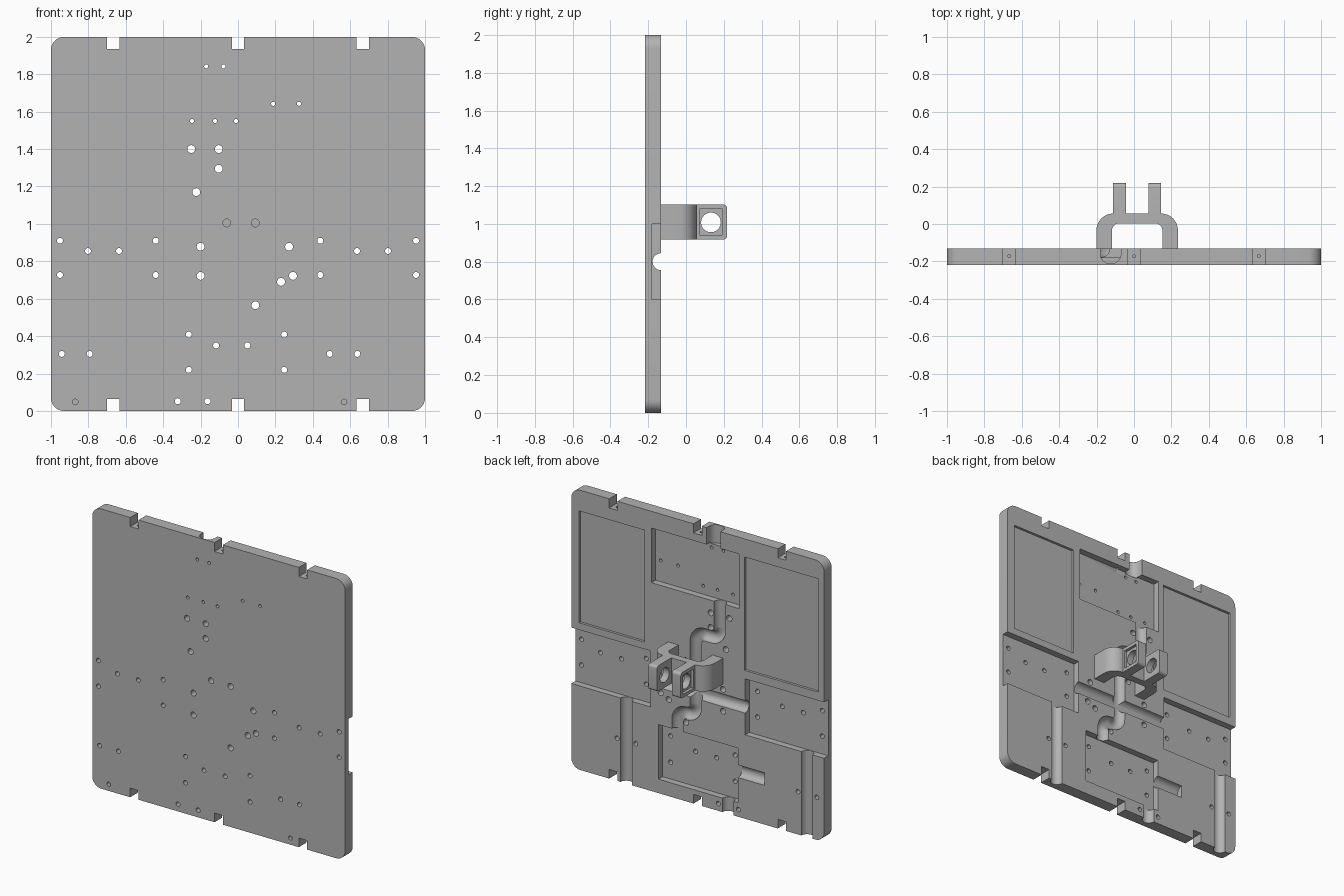
import bpy, bmesh, math
from mathutils import Vector, Matrix

cube = bpy.data.objects.get("Cube")
if cube:
    bpy.data.objects.remove(cube)

FRONT, BACK = -0.218, -0.132
FLOOR = BACK - 0.047          # floor of the deep pockets
R = 0.045                     # channel radius

grey = bpy.data.materials.new("plain grey")
grey.use_nodes = True
grey.diffuse_color = (0.45, 0.45, 0.45, 1)
grey.node_tree.nodes["Principled BSDF"].inputs["Base Color"].default_value = (0.45, 0.45, 0.45, 1)


def make(name, bm):
    bmesh.ops.recalc_face_normals(bm, faces=bm.faces)
    mesh = bpy.data.meshes.new(name)
    bm.to_mesh(mesh)
    bm.free()
    mesh.materials.append(grey)
    ob = bpy.data.objects.new(name, mesh)
    bpy.context.collection.objects.link(ob)
    return ob


def box(bm, x0, x1, y0, y1, z0, z1):
    m = Matrix.Translation(((x0 + x1) / 2, (y0 + y1) / 2, (z0 + z1) / 2))
    size = Matrix.Diagonal((x1 - x0, y1 - y0, z1 - z0, 1))
    bmesh.ops.create_cube(bm, size=1, matrix=m @ size)


def rod(bm, a, b, r, sides=24):
    a, b = Vector(a), Vector(b)
    turn = (b - a).to_track_quat('Z', 'Y').to_matrix().to_4x4()
    bmesh.ops.create_cone(bm, cap_ends=True, segments=sides, radius1=r, radius2=r,
                          depth=(b - a).length, matrix=Matrix.Translation((a + b) / 2) @ turn)


def rounded(points, steps=8):
    """Replace each (x, y, radius) corner of a closed outline by an arc."""
    out = []
    for i, (x, y, r) in enumerate(points):
        p = Vector((x, y))
        if not r:
            out.append(p)
            continue
        u = (Vector(points[i - 1][:2]) - p).normalized()
        v = (Vector(points[(i + 1) % len(points)][:2]) - p).normalized()
        for k in range(steps + 1):
            t = k / steps * math.pi / 2
            out.append(p + u * r * (1 - math.sin(t)) + v * r * (1 - math.cos(t)))
    return out


def prism(bm, outline, place, offset):
    """Extrude a 2D outline; place maps (u, v) to 3D."""
    face = bm.faces.new([bm.verts.new(place(p)) for p in outline])
    ext = bmesh.ops.extrude_face_region(bm, geom=[face])
    moved = [g for g in ext["geom"] if isinstance(g, bmesh.types.BMVert)]
    bmesh.ops.translate(bm, verts=moved, vec=offset)


def cut(target, bm):
    cutter = make("cutter", bm)
    mod = target.modifiers.new("cut", 'BOOLEAN')
    mod.operation, mod.solver, mod.object = 'DIFFERENCE', 'EXACT', cutter
    mod.use_self = True
    bpy.context.view_layer.objects.active = target
    bpy.ops.object.modifier_apply(modifier=mod.name)
    bpy.data.objects.remove(cutter)


def smooth(ob):
    bpy.ops.object.select_all(action='DESELECT')
    ob.select_set(True)
    bpy.context.view_layer.objects.active = ob
    bpy.ops.object.shade_smooth_by_angle(angle=math.radians(30))


# Base plate with rounded corners
bm = bmesh.new()
corners = [(-1, 0, .07), (1, 0, .07), (1, 2, .07), (-1, 2, .07)]
prism(bm, rounded(corners), lambda p: (p.x, FRONT, p.y), (0, BACK - FRONT, 0))
plate = make("base_plate", bm)

# Pockets in the back, and the edge notches
bm = bmesh.new()
for x0, x1, z0, z1, y in [(.42, .94, 1.05, 1.85, BACK - .018), (-.955, -.37, 1.06, 1.87, BACK - .018),
                          (-.325, .365, 1.49, 1.88, FLOOR), (-.32, .31, .1, .49, FLOOR),
                          (.375, 1.1, .6, 1, FLOOR), (-1.1, -.375, .6, 1, FLOOR)]:
    box(bm, x0, x1, y, 0, z0, z1)
for x in (-.667, 0, .667):
    for z in (0, 2):
        box(bm, x - .033, x + .033, -.3, 0, z - .065, z + .065)
cut(plate, bm)

# Straight half-round channels
bm = bmesh.new()
rod(bm, (-.4, BACK, .8), (.4, BACK, .8), R)
rod(bm, (-.53, BACK, .325), (-.3, BACK, .325), R)
rod(bm, (-.24, BACK, -.1), (-.24, BACK, .12), R)
for x in (.565, -.865):
    rod(bm, (x, BACK, -.1), (x, BACK, .62), R)
cut(plate, bm)

# Deep U-shaped channel at the top edge
bm = bmesh.new()
slot = [(-.18, 0, 0), (-.18, -.212, .052), (-.07, -.212, .052), (-.07, 0, 0)]
prism(bm, rounded(slot), lambda p: (p.x, p.y, 1.87), (0, 0, .2))
cut(plate, bm)

# Winding channel, swept along a path with rounded bends
path = [(-.175, 1.52), (-.175, 1.23), (.015, 1.23), (.015, .63), (.16, .63), (.16, .46)]
ends = [Vector(path[0]), Vector(path[-1])]
bends = []
for before, here, after in zip(path, path[1:], path[2:]):
    p = Vector(here)
    u, v = [(Vector(q) - p).normalized() * .07 for q in (before, after)]
    for k in range(9):
        t = k / 8 * math.pi / 2
        bends.append(p + u * (1 - math.sin(t)) + v * (1 - math.cos(t)))
path = [ends[0]] + bends + [ends[1]]
bm = bmesh.new()
rings = []
for i, p in enumerate(path):
    tangent = (path[min(i + 1, len(path) - 1)] - path[max(i - 1, 0)]).normalized()
    side = Vector((tangent.y, 0, -tangent.x))
    angles = [k / 24 * math.tau for k in range(24)]
    rings.append([bm.verts.new(Vector((p.x, BACK, p.y)) + side * R * math.cos(a)
                               + Vector((0, R * math.sin(a), 0))) for a in angles])
for a, b in zip(rings, rings[1:]):
    for k in range(24):
        bm.faces.new((a[k - 1], a[k], b[k], b[k - 1]))
bm.faces.new(rings[0])
bm.faces.new(rings[-1])
cut(plate, bm)

# Screw holes: large, medium and small
large = [(-.25, 1.4), (-.103, 1.4), (-.103, 1.295), (-.223, 1.17), (-.06, 1.005), (.093, 1.005),
         (-.2, .878), (.273, .878), (-.2, .722), (.294, .722), (.23, .69), (.093, .565)]
medium = [(-.942, .305), (-.793, .305), (.49, .305), (.638, .305), (-.322, .052), (-.163, .052)]
medium += [(s * x, z) for s in (-1, 1) for x in (.952, .44) for z in (.91, .727)]
medium += [(s * x, .855) for s in (-1, 1) for x in (.802, .636)]
medium += [(s * .255 - .008, z) for s in (-1, 1) for z in (.22, .408)] + [(-.117, .35), (.05, .35)]
small = [(-.17, 1.842), (-.077, 1.842), (.188, 1.642), (.326, 1.642),
         (-.246, 1.55), (-.123, 1.55), (-.01, 1.55)]
bm = bmesh.new()
for holes, r in ((large, .021), (medium, .016), (small, .011)):
    for x, z in holes:
        rod(bm, (x, -.3, z), (x, 0, z), r, 20)
# Blind holes in the front face and in the notch floors
for x in (-.87, .567):
    rod(bm, (x, -.3, .048), (x, FRONT + .03, .048), .015, 20)
for x in (-.667, 0, .667):
    rod(bm, (x, -.172, 1.85), (x, -.172, 1.95), .008, 12)
cut(plate, bm)
smooth(plate)

# Arched bracket standing on the back
MID, Z0, Z1 = .017, .918, 1.102
bm = bmesh.new()
arch = [(-.218, BACK - .002, 0), (-.218, .056, .09), (.218, .056, .09), (.218, BACK - .002, 0),
        (.135, BACK - .002, 0), (.135, .004, .04), (-.135, .004, .04), (-.135, BACK - .002, 0)]
prism(bm, rounded(arch), lambda p: (MID + p.x, p.y, Z0), (0, 0, Z1 - Z0))
smooth(make("bracket_arch", bm))

# Two ears, each with a square recess outside and a round hole
for s, name in ((1, "left"), (-1, "right")):
    bm = bmesh.new()
    ear = [(.04, Z0, 0), (.218, Z0, .02), (.218, Z1, .02), (.04, Z1, 0)]
    prism(bm, rounded(ear), lambda p: (MID + s * .06, p.x, p.y), (s * .068, 0, 0))
    ob = make(name + "_ear", bm)
    bm = bmesh.new()
    xs = sorted((MID + s * .108, MID + s * .2))
    box(bm, xs[0], xs[1], .072, .192, .942, 1.078)
    cut(ob, bm)
    bm = bmesh.new()
    rod(bm, (MID, .132, 1.008), (MID + s * .2, .132, 1.008), .052, 40)
    cut(ob, bm)
    smooth(ob)
